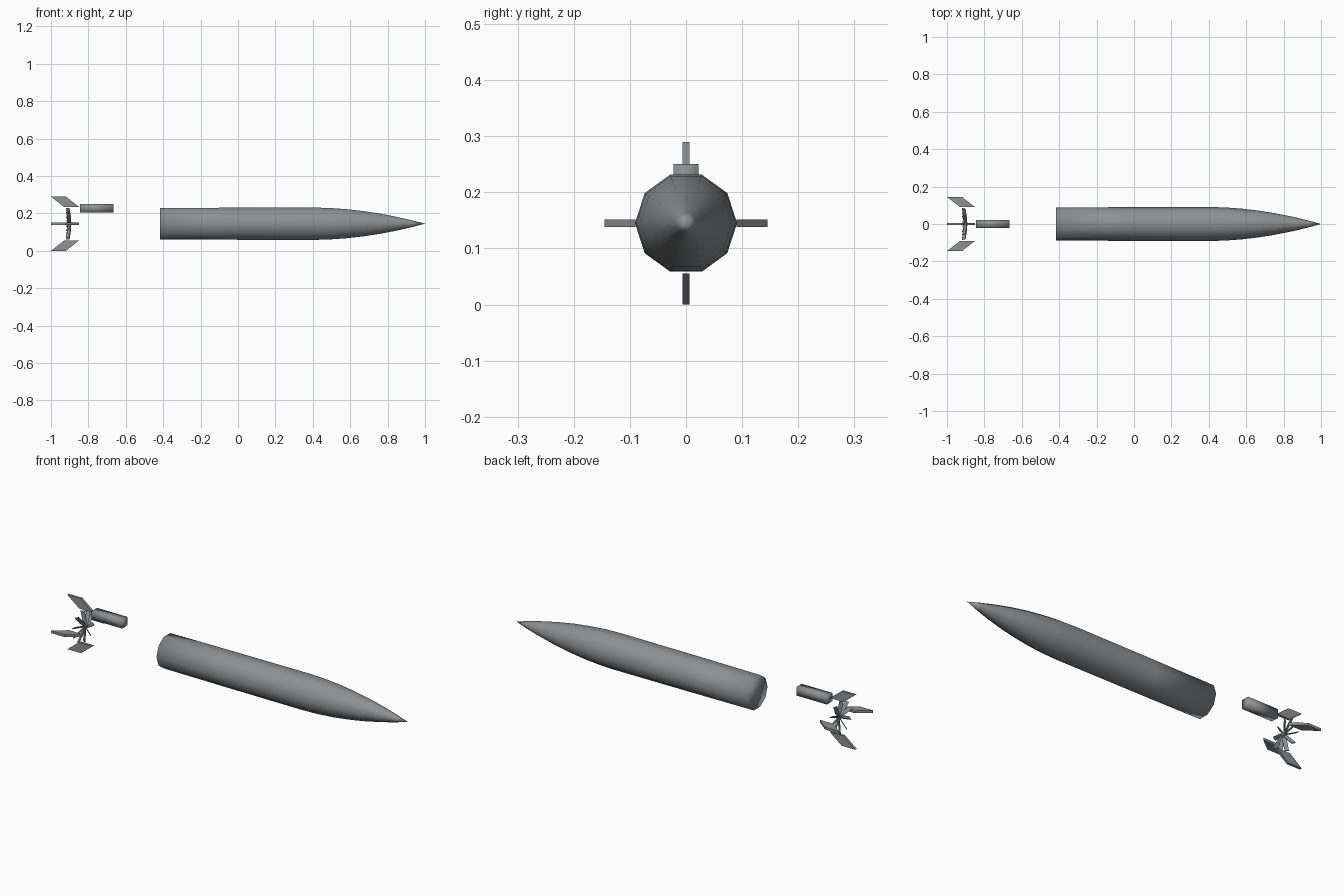
import bpy, bmesh, math
from mathutils import Vector, Matrix

cube = bpy.data.objects.get("Cube")
if cube:
    bpy.data.objects.remove(cube, do_unlink=True)

AXIS_Z = 0.145
SIDES = 10

grey = bpy.data.materials.new("steel_grey")
grey.use_nodes = True
colour = (0.27, 0.28, 0.29, 1)
grey.diffuse_color = colour
grey.node_tree.nodes["Principled BSDF"].inputs["Base Color"].default_value = colour


def finish(name, bm, smooth=False):
    bmesh.ops.recalc_face_normals(bm, faces=bm.faces)
    mesh = bpy.data.meshes.new(name)
    bm.to_mesh(mesh)
    bm.free()
    mesh.materials.append(grey)
    for p in mesh.polygons:
        p.use_smooth = smooth
    obj = bpy.data.objects.new(name, mesh)
    bpy.context.collection.objects.link(obj)
    return obj


def lathe(name, profile, sides, smooth):
    """Ring sections along x; a zero radius closes to a point."""
    bm = bmesh.new()
    rings = []
    for x, r in profile:
        count = sides if r else 1
        rings.append([bm.verts.new((x, r * math.cos(math.tau * i / sides),
                                    AXIS_Z + r * math.sin(math.tau * i / sides)))
                      for i in range(count)])
    for a, b in zip(rings, rings[1:]):
        for i in range(sides):
            j = (i + 1) % sides
            if len(b) == 1:
                bm.faces.new((a[i], a[j], b[0]))
            else:
                bm.faces.new((a[i], a[j], b[j], b[i]))
    for ring in (rings[0], rings[-1]):
        if len(ring) > 2:
            bm.faces.new(ring)
    return finish(name, bm, smooth)


def plate(bm, outline, thickness, matrix):
    """Flat plate from an (x, radius) outline, turned into place."""
    layers = [[bm.verts.new(matrix @ Vector((x, s * thickness / 2, r))) for x, r in outline]
              for s in (-1, 1)]
    for layer in layers:
        bm.faces.new(layer)
    n = len(outline)
    for i in range(n):
        j = (i + 1) % n
        bm.faces.new((layers[0][i], layers[0][j], layers[1][j], layers[1][i]))


# Hull with a curved pointed nose
nose = [(0.4 + 0.6 * t, 0.091 * (1 - t ** 1.9))
        for t in (0, 0.15, 0.3, 0.45, 0.6, 0.75, 0.88)]
lathe("hull", [(-0.418, 0.088), (-0.06, 0.09)] + nose + [(1, 0)], SIDES, True)

# Four swept tail fins
fin_outline = [(-1, 0.145), (-0.92, 0.145), (-0.85, 0.09), (-0.93, 0.09)]
for i, side in enumerate(("top", "right", "bottom", "left")):
    bm = bmesh.new()
    turn = Matrix.Translation((0, 0, AXIS_Z)) @ Matrix.Rotation(i * math.pi / 2, 4, 'X')
    plate(bm, fin_outline, 0.013, turn)
    finish(side + "_fin", bm)

# Propeller: narrow pitched blades with tips swept to the rear
blade_outline = [(-0.006, 0), (0.006, 0), (0.008, 0.03), (-0.002, 0.085),
                 (-0.022, 0.085), (-0.012, 0.03)]
bm = bmesh.new()
for i in range(SIDES):
    turn = (Matrix.Translation((-0.9, 0, AXIS_Z))
            @ Matrix.Rotation(math.tau * i / SIDES, 4, 'X')
            @ Matrix.Rotation(math.radians(35), 4, 'Z'))
    plate(bm, blade_outline, 0.004, turn)
finish("propeller_blades", bm)
lathe("propeller_hub", [(-0.908, 0.01), (-0.89, 0.01)], SIDES, False)

# Separate motor block
bm = bmesh.new()
bmesh.ops.create_cube(bm, size=1)
bmesh.ops.scale(bm, vec=(0.18, 0.045, 0.045), verts=bm.verts)
bmesh.ops.translate(bm, vec=(-0.755, 0, 0.2275), verts=bm.verts)
finish("motor_block", bm, True)
